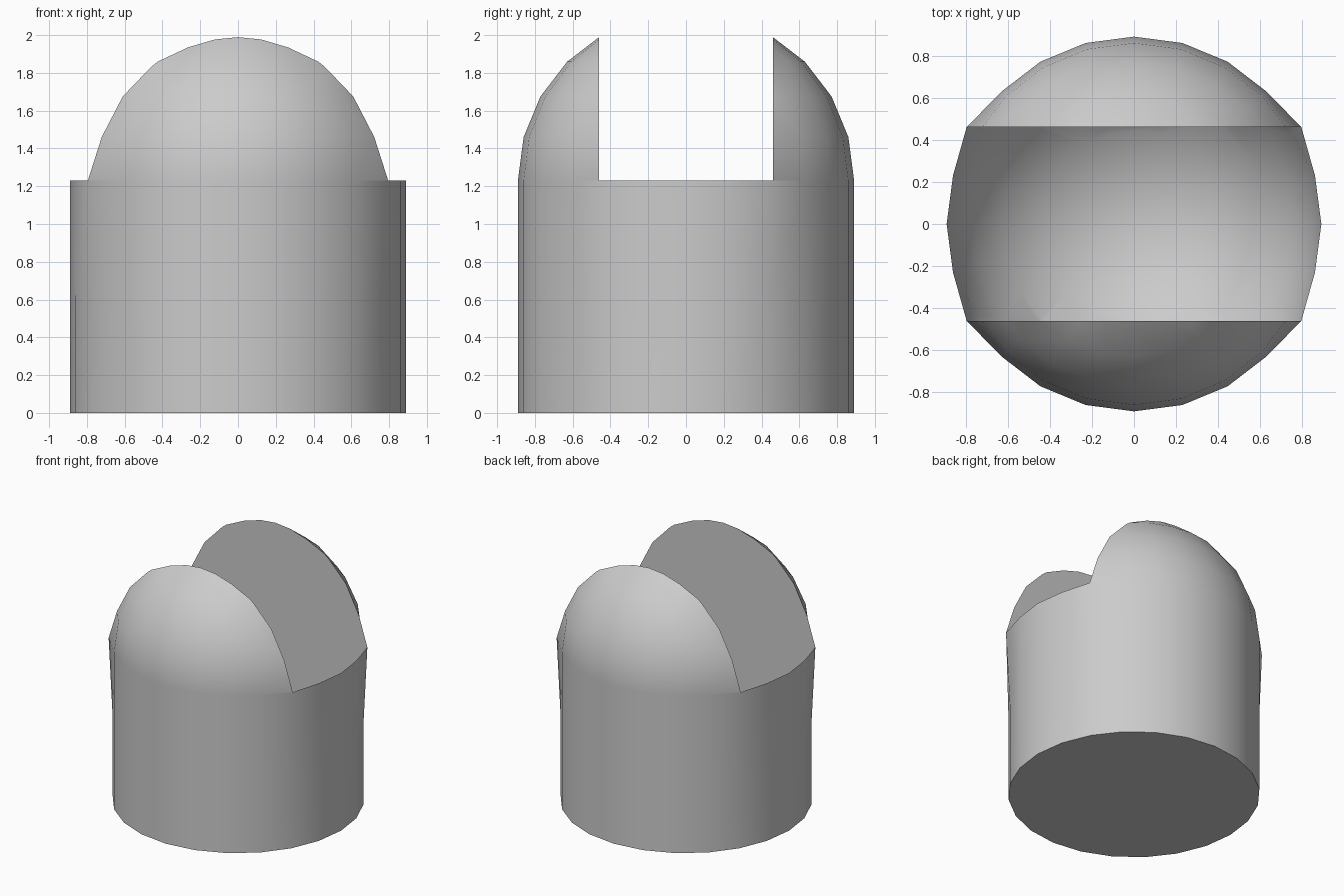
import bpy, bmesh, math
from mathutils import Vector

cube = bpy.data.objects.get("Cube")
if cube:
    bpy.data.objects.remove(cube, do_unlink=True)

RADIUS = 0.89      # body and dome radius
RIM = 1.23         # height of the slot rim, centre of the dome
SLOT = 0.46        # half width of the slot
CORNER = Vector((0.795, 0.46))
SIDES = 24

grey = bpy.data.materials.new("plain grey")
grey.use_nodes = True
grey.diffuse_color = (0.6, 0.6, 0.6, 1)
shader = next(n for n in grey.node_tree.nodes if n.type == 'BSDF_PRINCIPLED')
shader.inputs["Base Color"].default_value = grey.diffuse_color


def finish(bm, name):
    mesh = bpy.data.meshes.new(name)
    bm.to_mesh(mesh)
    bm.free()
    obj = bpy.data.objects.new(name, mesh)
    bpy.context.collection.objects.link(obj)
    mesh.materials.append(grey)
    bpy.ops.object.select_all(action='DESELECT')
    obj.select_set(True)
    bpy.context.view_layer.objects.active = obj
    bpy.ops.object.shade_smooth_by_angle(angle=math.radians(35))
    return obj


def flare_corners(bm):
    # Pull the four rim vertices nearest the slot corners onto them
    for v in bm.verts:
        if abs(v.co.z - RIM) < 0.001:
            for sx in (-1, 1):
                for sy in (-1, 1):
                    corner = Vector((sx * CORNER.x, sy * CORNER.y))
                    if (v.co.xy - corner).length < 0.05:
                        v.co.xy = corner


def ball():
    bm = bmesh.new()
    bmesh.ops.create_uvsphere(bm, u_segments=SIDES, v_segments=SIDES // 2, radius=RADIUS)
    bmesh.ops.translate(bm, verts=bm.verts, vec=(0, 0, RIM))
    flare_corners(bm)
    return bm


def cut(bm, point, normal):
    # Remove everything on the side the normal points to
    geom = bm.verts[:] + bm.edges[:] + bm.faces[:]
    return bmesh.ops.bisect_plane(bm, geom=geom, dist=0.0001, plane_co=point,
                                  plane_no=normal, clear_outer=True)


# Upright body wall, open at the top, closed underneath
bm = bmesh.new()
rings = []
for z in (0, RIM / 2, RIM):
    angles = [2 * math.pi * i / SIDES for i in range(SIDES)]
    rings.append([bm.verts.new((RADIUS * math.cos(a), RADIUS * math.sin(a), z)) for a in angles])
for low, high in zip(rings, rings[1:]):
    for i in range(SIDES):
        j = (i + 1) % SIDES
        bm.faces.new((low[i], low[j], high[j], high[i]))
bm.faces.new(rings[0][::-1])
flare_corners(bm)
finish(bm, "body_wall")

# Two dome lobes with flat inner faces beside the slot
for name, side in (("front_lobe", -1), ("back_lobe", 1)):
    bm = ball()
    cut(bm, (0, side * SLOT, 0), (0, -side, 0))
    rim_edges = [e for e in bm.edges if e.is_boundary]
    bmesh.ops.holes_fill(bm, edges=rim_edges, sides=0)
    bmesh.ops.recalc_face_normals(bm, faces=bm.faces)
    finish(bm, name)

# Rounded hollow between the lobes, facing inward
bm = ball()
cut(bm, (0, 0, RIM), (0, 0, 1))
for side in (-1, 1):
    cut(bm, (0, side * SLOT, 0), (0, side, 0))
bmesh.ops.reverse_faces(bm, faces=bm.faces)
finish(bm, "slot_bowl")
